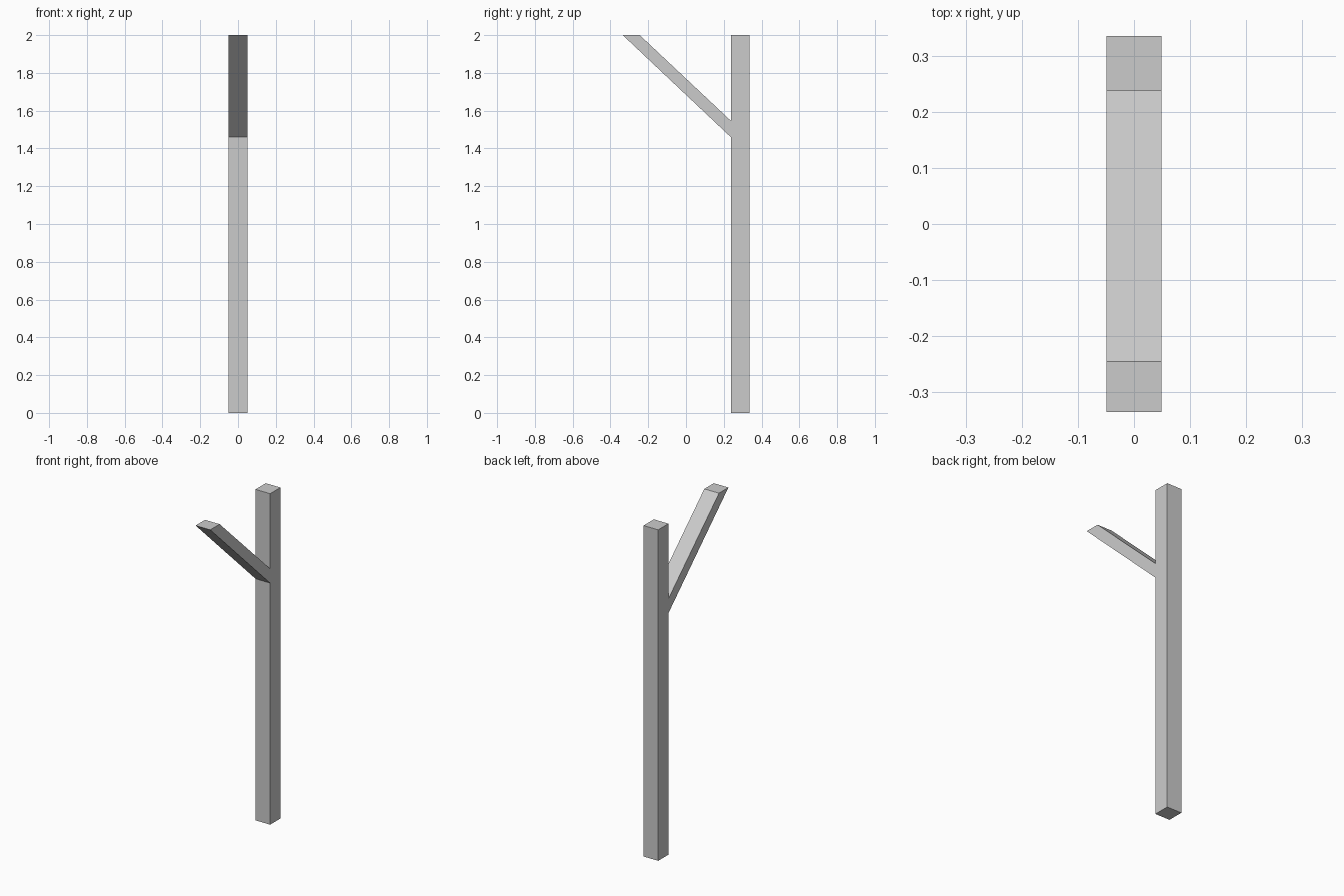
import bpy
import bmesh

cube = bpy.data.objects.get("Cube")
if cube:
    bpy.data.objects.remove(cube, do_unlink=True)

HALF_WIDTH = 0.049

grey = bpy.data.materials.new("plain grey")
grey.use_nodes = True
colour = (0.6, 0.6, 0.6, 1)
grey.diffuse_color = colour
grey.node_tree.nodes["Principled BSDF"].inputs["Base Color"].default_value = colour


def extrude_profile(name, profile):
    """Extrude a closed (y, z) profile across the width of the timber."""
    bm = bmesh.new()
    face = bm.faces.new([bm.verts.new((-HALF_WIDTH, y, z)) for y, z in profile])
    result = bmesh.ops.extrude_face_region(bm, geom=[face])
    moved = [v for v in result["geom"] if isinstance(v, bmesh.types.BMVert)]
    bmesh.ops.translate(bm, vec=(2 * HALF_WIDTH, 0, 0), verts=moved)
    bmesh.ops.recalc_face_normals(bm, faces=bm.faces)
    mesh = bpy.data.meshes.new(name)
    bm.to_mesh(mesh)
    bm.free()
    mesh.materials.append(grey)
    obj = bpy.data.objects.new(name, mesh)
    bpy.context.collection.objects.link(obj)
    return obj


# Upright square post
extrude_profile("post", [(0.237, 0), (0.335, 0), (0.335, 2), (0.237, 2)])

# Sloping arm, cut level at the top and flush against the post
extrude_profile("slanted_arm", [(0.237, 1.46), (0.237, 1.547), (-0.245, 2), (-0.335, 2)])
